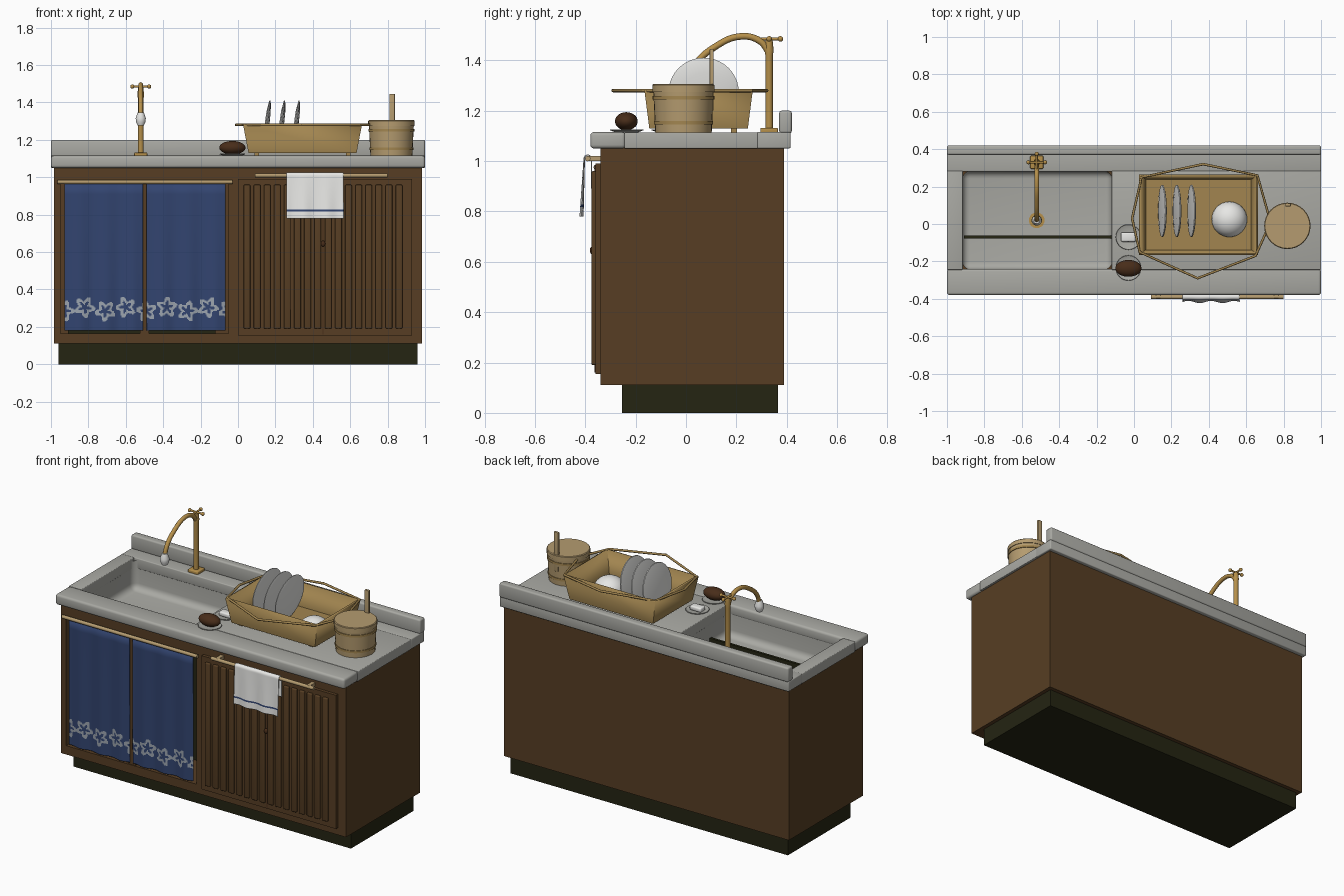
import bpy, bmesh, math
from math import sin, cos, pi, radians
from mathutils import Vector

if "Cube" in bpy.data.objects:
    bpy.data.objects.remove(bpy.data.objects["Cube"])


def material(name, rgb):
    m = bpy.data.materials.new(name)
    m.diffuse_color = (*rgb, 1)
    m.use_nodes = True
    m.node_tree.nodes["Principled BSDF"].inputs["Base Color"].default_value = m.diffuse_color
    return m


BROWN = material("walnut_brown", (0.095, 0.048, 0.017))
OLIVE = material("dark_olive", (0.018, 0.018, 0.006))
STONE = material("grey_stone", (0.40, 0.40, 0.37))
BLUE = material("indigo_cloth", (0.032, 0.058, 0.16))
PALE = material("pale_print", (0.33, 0.37, 0.42))
TAN = material("light_wood", (0.46, 0.33, 0.16))
OCHRE = material("ochre_bamboo", (0.36, 0.235, 0.08))
BRASS = material("brass", (0.47, 0.28, 0.07))
WHITE = material("white_ceramic", (0.82, 0.82, 0.80))
DARK = material("dark_bristle", (0.065, 0.026, 0.010))


def finish(name, bm, mats, loc=(0, 0, 0), rot=(0, 0, 0)):
    bmesh.ops.recalc_face_normals(bm, faces=bm.faces)
    me = bpy.data.meshes.new(name)
    bm.to_mesh(me)
    bm.free()
    for m in mats:
        me.materials.append(m)
    ob = bpy.data.objects.new(name, me)
    ob.location, ob.rotation_euler = loc, rot
    bpy.context.collection.objects.link(ob)
    return ob


def box(name, x, y, z, mat, bevel=0):
    bm = bmesh.new()
    bmesh.ops.create_cube(bm, size=1)
    for v in bm.verts:
        v.co = [a + (b - a) * (c + 0.5) for (a, b), c in zip((x, y, z), v.co)]
    if bevel:
        bmesh.ops.bevel(bm, geom=bm.edges[:], offset=bevel, segments=3,
                        affect='EDGES', profile=0.5)
    return finish(name, bm, [mat])


def lathe(name, profile, loc, mat, n=32, rot=(0, 0, 0)):
    bm = bmesh.new()
    vs = [bm.verts.new((r, 0, z)) for r, z in profile]
    es = [bm.edges.new(p) for p in zip(vs, vs[1:])]
    bmesh.ops.spin(bm, geom=vs + es, cent=(0, 0, 0), axis=(0, 0, 1),
                   angle=2 * pi, steps=n)
    bmesh.ops.remove_doubles(bm, verts=bm.verts, dist=1e-5)
    return finish(name, bm, [mat], loc, rot)


def ball(name, loc, size, mat):
    bm = bmesh.new()
    bmesh.ops.create_uvsphere(bm, u_segments=32, v_segments=16, radius=1)
    bmesh.ops.scale(bm, vec=size, verts=bm.verts)
    return finish(name, bm, [mat], loc)


def tube(name, pts, r, mat, closed=False, smooth=False):
    cu = bpy.data.curves.new(name, 'CURVE')
    cu.dimensions, cu.bevel_depth, cu.bevel_resolution = '3D', r, 4
    cu.use_fill_caps = True
    sp = cu.splines.new('BEZIER')
    sp.bezier_points.add(len(pts) - 1)
    for p, co in zip(sp.bezier_points, pts):
        p.co = co
        p.handle_left_type = p.handle_right_type = 'AUTO' if smooth else 'VECTOR'
    sp.use_cyclic_u = closed
    sp.resolution_u = 10 if smooth else 1
    cu.materials.append(mat)
    ob = bpy.data.objects.new(name, cu)
    bpy.context.collection.objects.link(ob)
    return ob


def cloth(name, nu, nv, place, rule, mats, thick):
    """Grid sheet: place(u, v) gives a point, rule(centre) a material slot."""
    bm = bmesh.new()
    g = [[bm.verts.new(place(i / nu, j / nv)) for j in range(nv + 1)]
         for i in range(nu + 1)]
    for i in range(nu):
        for j in range(nv):
            f = bm.faces.new((g[i][j], g[i + 1][j], g[i + 1][j + 1], g[i][j + 1]))
            f.material_index = rule(f.calc_center_median())
    ob = finish(name, bm, mats)
    so = ob.modifiers.new("thickness", 'SOLIDIFY')
    so.thickness, so.offset = thick, 0
    return ob


# cabinet carcass: plinth, panels and front frame
box("plinth", (-0.96, 0.96), (-0.255, 0.365), (0, 0.11), OLIVE)
box("cabinet_floor", (-0.985, 0.985), (-0.34, 0.39), (0.11, 0.165), BROWN)
box("back_panel", (-0.985, 0.985), (0.37, 0.39), (0.11, 1.055), BROWN)
for s in (-1, 1):
    box("side_panel", sorted((s * 0.985, s * 0.95)), (-0.34, 0.39), (0.11, 1.055), BROWN)
box("front_right_panel", (-0.05, 0.985), (-0.34, -0.30), (0.11, 1.055), BROWN)
box("top_rail", (-0.985, 0), (-0.34, -0.30), (0.965, 1.055), BROWN)
box("middle_stile", (-0.525, -0.475), (-0.335, -0.30), (0.11, 1.0), BROWN)
box("compartment_back", (-0.91, -0.12), (-0.078, -0.062), (0.16, 0.97), OLIVE)

# slatted doors
box("door_panel", (0, 0.93), (-0.36, -0.335), (0.155, 0.99), BROWN)
for x0 in (0.03, 0.465):
    for i in range(8):
        x = x0 + i * 0.054
        box("door_slat", (x, x + 0.036), (-0.375, -0.355), (0.19, 0.96), BROWN, 0.006)
box("door_gap", (0.451, 0.457), (-0.363, -0.355), (0.16, 0.985), DARK)
ball("door_knob", (0.455, -0.372, 0.645), (0.012, 0.01, 0.016), DARK)

# stone counter with an opening for the sink
box("counter_front", (-1, 1), (-0.38, -0.24), (1.05, 1.115), STONE, 0.014)
box("counter_back", (-1, 1), (0.28, 0.415), (1.05, 1.115), STONE, 0.006)
box("counter_left", (-1, -0.915), (-0.245, 0.285), (1.05, 1.114), STONE, 0.004)
box("counter_right", (-0.12, 1), (-0.245, 0.285), (1.05, 1.114), STONE, 0.004)
box("splashback", (-1, 1), (0.37, 0.42), (1.11, 1.2), STONE, 0.01)

# sink basin: open box with rounded corners
bm = bmesh.new()
bmesh.ops.create_cube(bm, size=1)
for v in bm.verts:
    v.co = Vector((-0.5175 + v.co.x * 0.80, 0.02 + v.co.y * 0.525, 1.01 + v.co.z * 0.18))
bmesh.ops.delete(bm, geom=[f for f in bm.faces if f.calc_center_median().z > 1.09],
                 context='FACES')
bmesh.ops.bevel(bm, geom=[e for e in bm.edges if len(e.link_faces) == 2],
                offset=0.04, segments=5, affect='EDGES', profile=0.5)
finish("sink_basin", bm, [STONE])
lathe("drain_ring", [(0.028, 0), (0.028, 0.008), (0.042, 0.008), (0.042, 0)],
      (-0.52, 0.02, 0.92), BRASS)
lathe("drain_hole", [(0, 0.004), (0.03, 0.004)], (-0.52, 0.02, 0.92), OLIVE)

# faucet
FX, FY = -0.52, 0.33
box("faucet_base", (FX - 0.035, FX + 0.035), (FY - 0.035, FY + 0.035), (1.11, 1.132), BRASS, 0.005)
lathe("faucet_column", [(0, 0), (0.015, 0), (0.015, 0.3), (0.018, 0.32), (0.014, 0.36), (0, 0.37)],
      (FX, FY, 1.12), BRASS, 20)
tube("faucet_spout", [(FX, 0.33, 1.43), (FX, 0.295, 1.475), (FX, 0.22, 1.495),
                      (FX, 0.11, 1.45), (FX, 0.04, 1.385), (FX, 0.02, 1.335)],
     0.013, BRASS, smooth=True)
for d in ((0.045, 0), (0, 0.045)):
    a, b = [(FX + s * d[0], FY + s * d[1], 1.485) for s in (-1, 1)]
    tube("faucet_handle_bar", [a, b], 0.006, BRASS)
    for p in (a, b):
        ball("faucet_handle_tip", p, (0.011,) * 3, BRASS)
lathe("faucet_nozzle", [(0, 0.07), (0.016, 0.07), (0.027, 0.04), (0.026, 0.02), (0.017, 0), (0, 0)],
      (FX, 0.018, 1.277), WHITE, 20)

# curtains with printed flower band
tube("curtain_rod", [(-0.965, -0.356, 0.975), (-0.03, -0.356, 0.975)], 0.011, TAN)


def flower(c):
    k = round((c.x + 0.93) / 0.11)
    dx, dz = c.x + 0.93 - k * 0.11, c.z - (0.305 if k % 2 else 0.285)
    r, t = math.hypot(dx, dz), math.atan2(dz, dx)
    edge = 0.046 + 0.012 * cos(5 * t + k)
    return int(edge - 0.022 < r < edge)


for x0 in (-0.928, -0.488):
    def hang(u, v, x0=x0):
        # narrow rows through the printed band, long ones above it
        z = 0.18 + 0.19 * v / 0.8 if v <= 0.8 else 0.37 + 0.6 * (v - 0.8) / 0.2
        w = 0.3 + 0.7 * (0.97 - z) / 0.79
        return (x0 + 0.42 * u, -0.347 + 0.007 * w * sin(u * 6 * pi + 1), z)
    cloth("curtain", 84, 50, hang, flower, [BLUE, PALE], 0.003)

# towel rail and towel
tube("towel_rail", [(0.09, -0.39, 1.01), (0.80, -0.39, 1.01)], 0.011, TAN)
for x in (0.13, 0.76):
    box("rail_bracket", (x - 0.012, x + 0.012), (-0.395, -0.33), (1.0, 1.02), TAN)


def drape(u, v):
    s = v * 0.40 - 0.12
    if s < 0:
        y, z = -0.376, 1.01 + s
    elif s < 0.04:
        a = s / 0.04 * pi
        y, z = -0.39 + 0.014 * cos(a), 1.01 + 0.014 * sin(a)
    else:
        y, z = -0.404 - 0.045 * (s - 0.04), 1.01 - (s - 0.04) * 0.96
    return (0.26 + 0.305 * u, y + 0.006 * max(0, s) / 0.28 * sin(u * 5 * pi), z)


cloth("towel", 30, 80, drape,
      lambda c: int(c.y < -0.395 and (0.820 < c.z < 0.830)), [WHITE, BLUE], 0.004)

# dish basket: tapered open box, hoop and feet
bm = bmesh.new()
bmesh.ops.create_cube(bm, size=1)
for v in bm.verts:
    k = 1 if v.co.z > 0 else 0.91
    v.co = Vector((0.345 + v.co.x * 0.635 * k, 0.05 + v.co.y * 0.43 * k, 1.205 + v.co.z * 0.15))
bmesh.ops.delete(bm, geom=[f for f in bm.faces if f.calc_center_median().z > 1.27],
                 context='FACES')
so = finish("dish_basket", bm, [OCHRE]).modifiers.new("thickness", 'SOLIDIFY')
so.thickness = 0.014
tube("basket_hoop", [(x, y, 1.28) for x, y in (
    (-0.01, 0.03), (0.04, 0.25), (0.37, 0.32), (0.66, 0.26),
    (0.73, 0.01), (0.65, -0.17), (0.34, -0.29), (0.03, -0.15))], 0.007, OCHRE, closed=True)
for x in (0.10, 0.59):
    for y in (-0.11, 0.19):
        box("basket_foot", (x - 0.012, x + 0.012), (y - 0.012, y + 0.012), (1.11, 1.135), OCHRE)

# plates and upturned bowl in the basket
for x in (0.15, 0.228, 0.306):
    lathe("plate", [(0, -0.009), (0.08, -0.009), (0.138, -0.002), (0.14, 0.003),
                    (0.125, 0.008), (0.08, 0.014), (0, 0.017)],
          (x, 0.07, 1.272), WHITE, 40, (0, radians(98), 0))
lathe("bowl", [(0.095 * cos(a * pi / 16), 0.085 * sin(a * pi / 16)) for a in range(9)],
      (0.51, 0.025, 1.137), WHITE)

# wooden bucket with lid, bands and upright handle
BX, BY = 0.82, -0.01
lathe("bucket", [(0, 0), (0.112, 0), (0.12, 0.165), (0, 0.165)], (BX, BY, 1.113), TAN)
lathe("bucket_lid", [(0, 0), (0.124, 0), (0.124, 0.026), (0.12, 0.03), (0, 0.03)],
      (BX, BY, 1.275), TAN)
for z, r in ((1.145, 0.113), (1.245, 0.118)):
    lathe("bucket_band", [(r, 0), (r + 0.005, 0), (r + 0.005, 0.014), (r, 0.014)], (BX, BY, z), OCHRE)
box("bucket_handle", (BX - 0.011, BX + 0.019), (0.094, 0.11), (1.2, 1.445), TAN, 0.003)

# soap and scrubbing brush on saucers
for y in (-0.07, -0.235):
    lathe("saucer", [(0, 0), (0.045, 0), (0.068, 0.009), (0.066, 0.012), (0.045, 0.005), (0, 0.005)],
          (-0.03, y, 1.114), STONE)
box("soap", (-0.07, 0.01), (-0.095, -0.045), (1.119, 1.147), WHITE, 0.009)
ball("scrub_brush", (-0.03, -0.237, 1.158), (0.07, 0.045, 0.036), DARK)

# turn tubes into meshes and smooth everything by angle
bpy.ops.object.select_all(action='DESELECT')
for ob in bpy.context.collection.objects:
    if ob.type == 'CURVE':
        ob.select_set(True)
        bpy.context.view_layer.objects.active = ob
bpy.ops.object.convert(target='MESH')
bpy.ops.object.select_all(action='SELECT')
bpy.ops.object.shade_smooth_by_angle(angle=radians(35))
